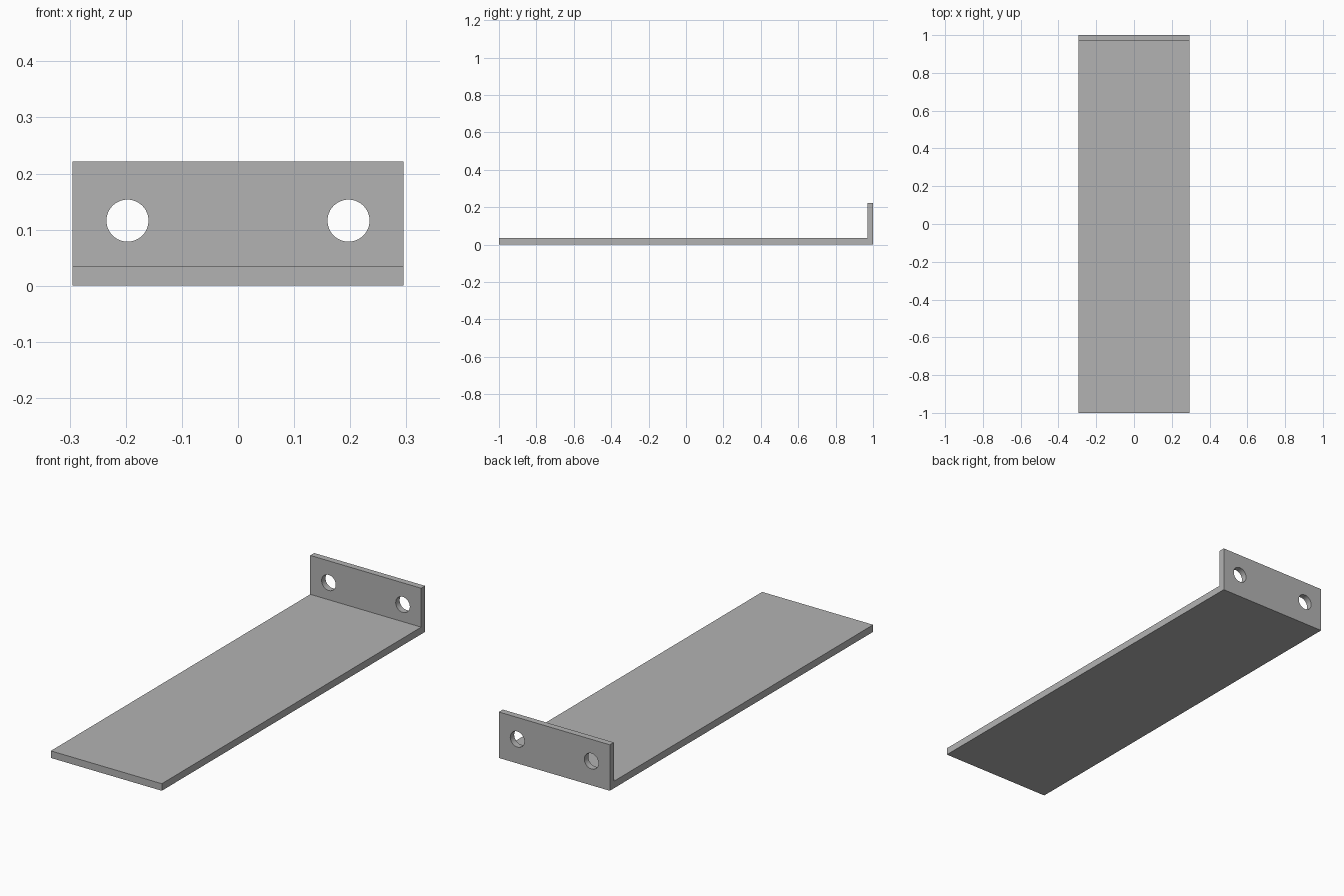
import bpy
import bmesh

HALF_W, HALF_L = 0.295, 1.0
PLATE_T, FLANGE_T, HEIGHT = 0.034, 0.03, 0.221
HOLE_X, HOLE_Z, HOLE_R = 0.197, 0.116, 0.0375

cube = bpy.data.objects.get("Cube")
if cube:
    bpy.data.objects.remove(cube, do_unlink=True)

# Plain grey metal
grey = bpy.data.materials.new("grey_metal")
grey.use_nodes = True
colour = (0.45, 0.45, 0.45, 1)
grey.diffuse_color = colour
grey.node_tree.nodes["Principled BSDF"].inputs["Base Color"].default_value = colour

# Bent bracket: L-shaped side profile extruded across the width
inner = HALF_L - FLANGE_T
profile = [(-HALF_L, 0), (HALF_L, 0), (HALF_L, HEIGHT),
           (inner, HEIGHT), (inner, PLATE_T), (-HALF_L, PLATE_T)]
bm = bmesh.new()
side = bm.faces.new([bm.verts.new((-HALF_W, y, z)) for y, z in profile])
extruded = bmesh.ops.extrude_face_region(bm, geom=[side])["geom"]
bmesh.ops.translate(bm, vec=(2 * HALF_W, 0, 0),
                    verts=[g for g in extruded if isinstance(g, bmesh.types.BMVert)])
bmesh.ops.recalc_face_normals(bm, faces=bm.faces)
mesh = bpy.data.meshes.new("bracket")
bm.to_mesh(mesh)
bm.free()
mesh.materials.append(grey)
bracket = bpy.data.objects.new("bracket", mesh)
bpy.context.collection.objects.link(bracket)

# Two mounting holes through the upright flange
for name, sign in (("left", 1), ("right", -1)):
    bpy.ops.mesh.primitive_cylinder_add(
        vertices=48, radius=HOLE_R, depth=4 * FLANGE_T,
        location=(sign * HOLE_X, HALF_L - FLANGE_T / 2, HOLE_Z),
        rotation=(1.570796, 0, 0))
    cutter = bpy.context.object
    cutter.name = name + "_hole_cutter"
    cutter.data.materials.append(grey)
    cutter.hide_render = True
    cut = bracket.modifiers.new(name + "_hole", "BOOLEAN")
    cut.operation, cut.solver, cut.object = "DIFFERENCE", "EXACT", cutter
    bpy.ops.object.select_all(action="DESELECT")
    bracket.select_set(True)
    bpy.context.view_layer.objects.active = bracket
    bpy.ops.object.modifier_apply(modifier=cut.name)
    bpy.data.objects.remove(cutter, do_unlink=True)

# Smooth hole walls, crisp bends
bpy.ops.object.shade_smooth_by_angle()
